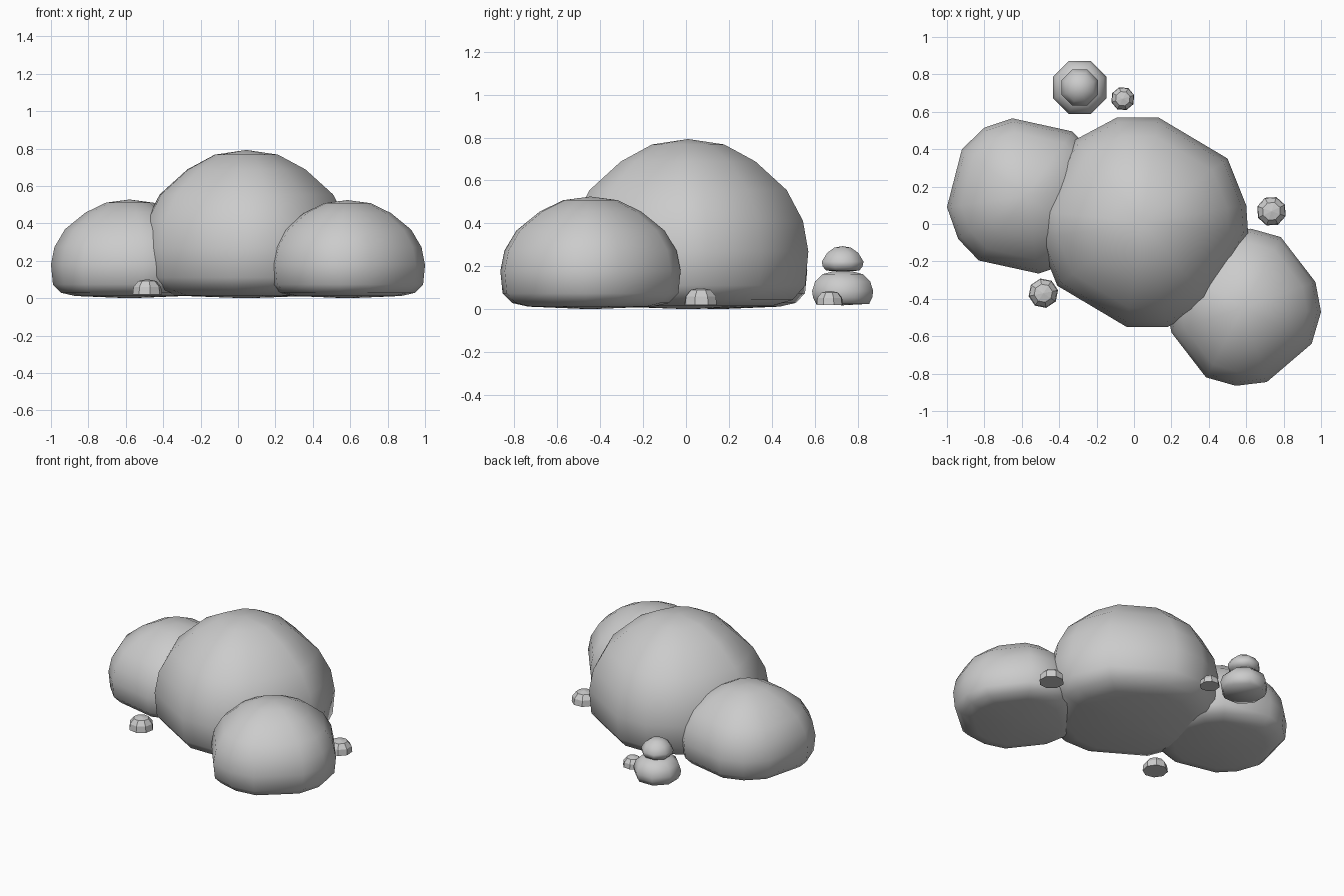
import bpy, bmesh, math

if "Cube" in bpy.data.objects:
    bpy.data.objects.remove(bpy.data.objects["Cube"])

# Shared dome profile: (fraction of outline, fraction of height)
DOME = [(0.30, 0.968), (0.56, 0.868), (0.82, 0.70), (0.955, 0.52), (1.0, 0.34),
        (0.975, 0.14), (0.87, 0.055), (0.69, 0.018)]


def stone(name, center, outline, rings, top, bottom, smooth=True):
    """Stack scaled copies of an outline, closed with a point at top and bottom."""
    bm = bmesh.new()
    cx, cy = center
    loops = [[bm.verts.new((cx + x * s, cy + y * s, z)) for x, y in outline] for s, z in rings]
    apex = bm.verts.new((cx, cy, top))
    n = len(outline)
    for i in range(n):
        j = (i + 1) % n
        bm.faces.new((apex, loops[0][i], loops[0][j]))
        for a, b in zip(loops, loops[1:]):
            bm.faces.new((a[i], b[i], b[j], a[j]))
    if bottom is None:
        bm.faces.new(loops[-1])
    else:
        base = bm.verts.new((cx, cy, bottom))
        for i in range(n):
            bm.faces.new((base, loops[-1][i], loops[-1][(i + 1) % n]))
    bmesh.ops.recalc_face_normals(bm, faces=bm.faces)
    for f in bm.faces:
        f.smooth = smooth
    me = bpy.data.meshes.new(name)
    bm.to_mesh(me)
    bm.free()
    bpy.context.collection.objects.link(bpy.data.objects.new(name, me))


def octagon(r, turn):
    return [(r * math.cos(turn + k * math.pi / 4), r * math.sin(turn + k * math.pi / 4))
            for k in range(8)]


def boulder(name, center, half, height):
    outline = half + [(-x, -y) for x, y in half]
    stone(name, center, outline, [(s, max(z * height, 0.012)) for s, z in DOME], height, 0.0)


# Three overlapping boulders
boulder("large_boulder", (0.045, 0.01),
        [(.085, .56), (.455, .34), (.555, .09), (.565, -.06), (.36, -.44), (.135, -.56)], 0.793)
boulder("left_boulder", (-0.58, 0.15),
        [(-.42, -.06), (-.34, .25), (-.22, .365), (-.07, .415), (.25, .345), (.36, .23)], 0.528)
boulder("right_boulder", (0.585, -0.445),
        [(.385, .135), (.415, -.025), (.365, -.195), (.125, -.4), (-.04, -.42), (-.2, -.375)], 0.525)

# Two stacked round stones
stone("stack_lower_stone", (-0.29, 0.73), octagon(0.154, math.pi / 8),
      [(0.35, 0.175), (0.66, 0.163), (0.9, 0.13), (1, 0.085), (0.97, 0.055), (0.87, 0.025)], 0.18, 0.018)
stone("stack_upper_stone", (-0.29, 0.73), octagon(0.105, math.pi / 8),
      [(0.4, 0.287), (0.75, 0.262), (1, 0.222), (0.96, 0.2), (0.8, 0.18)], 0.294, 0.175)

# Faceted pebbles
for name, c, r, h, turn in [("front_pebble", (-0.485, -0.37), 0.08, 0.082, 0.2),
                            ("right_pebble", (0.735, 0.068), 0.08, 0.08, 0.45),
                            ("back_pebble", (-0.06, 0.67), 0.064, 0.066, 0.3)]:
    stone(name, c, octagon(r, turn),
          [(0.62, 0.02 + h * 0.88), (0.94, 0.02 + h * 0.5), (1, 0.02)], 0.02 + h, None, False)
